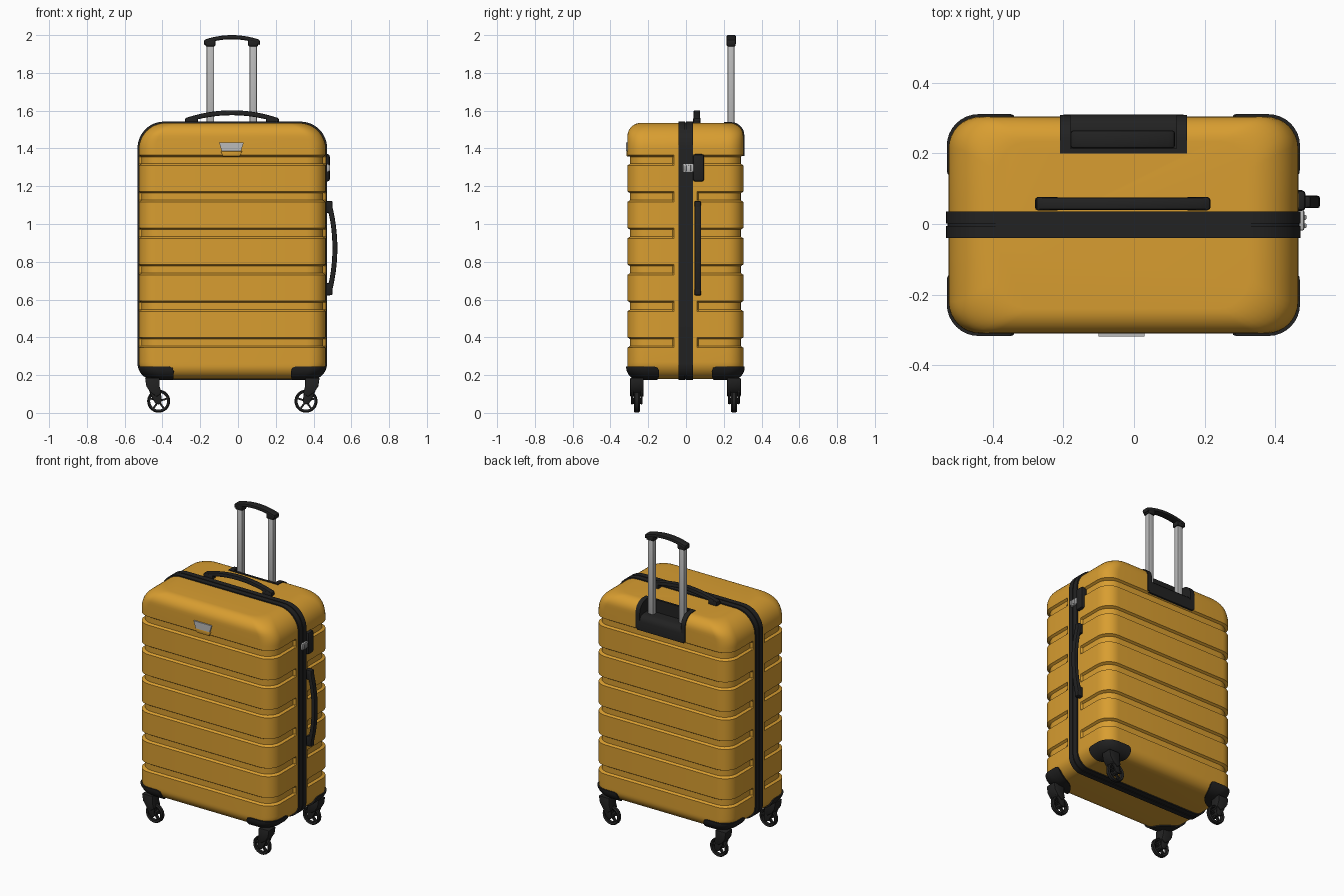
import bpy, bmesh, math
from mathutils import Vector, Matrix

old = bpy.data.objects.get("Cube")
if old:
    bpy.data.objects.remove(old)


def material(name, rgb, rough, metal=0.0):
    m = bpy.data.materials.new(name)
    m.use_nodes = True
    m.diffuse_color = (*rgb, 1)
    node = m.node_tree.nodes["Principled BSDF"]
    node.inputs["Base Color"].default_value = (*rgb, 1)
    node.inputs["Roughness"].default_value = rough
    return m


AMBER = material("amber shell", (0.69, 0.34, 0.03), 0.45)
BLACK = material("black plastic", (0.016, 0.016, 0.016), 0.5)
METAL = material("light metal", (0.5, 0.5, 0.5), 0.35)

# Case dimensions: centre, half sizes, height range and edge radii
CX, CY, HX, HY = -0.03, -0.003, 0.495, 0.307
Z0, Z1 = 0.18, 1.535
MID = (Z0 + Z1) / 2
RX, RY, RB = 0.14, 0.07, 0.09
GROOVES = [(0.345 + 0.193 * i, 0.4 + 0.193 * i) for i in range(6)]


def finish(bm, name, mat, bevel=0.0, smooth=True):
    bmesh.ops.recalc_face_normals(bm, faces=bm.faces)
    if bevel:
        sharp = [e for e in bm.edges if e.calc_face_angle(0) > 0.6]
        bmesh.ops.bevel(bm, geom=sharp, offset=bevel, segments=2, profile=0.5,
                        affect='EDGES', clamp_overlap=True)
    me = bpy.data.meshes.new(name)
    bm.to_mesh(me)
    bm.free()
    me.materials.append(mat)
    ob = bpy.data.objects.new(name, me)
    bpy.context.collection.objects.link(ob)
    if smooth:
        shade(ob)
    return ob


def activate(ob):
    bpy.ops.object.select_all(action='DESELECT')
    ob.select_set(True)
    bpy.context.view_layer.objects.active = ob


def shade(ob):
    activate(ob)
    bpy.ops.object.shade_smooth_by_angle(angle=math.radians(32))


def boolean(ob, cutter, operation):
    activate(ob)
    mod = ob.modifiers.new("cut", 'BOOLEAN')
    mod.object, mod.operation, mod.solver = cutter, operation, 'EXACT'
    bpy.ops.object.modifier_apply(modifier=mod.name)
    bpy.data.objects.remove(cutter)
    shade(ob)


def add_prism(bm, pts, axis, a, b):
    """Extrude a 2D profile along an axis from a to b."""
    def place(p, t):
        c = list(p)
        c.insert("xyz".index(axis), t)
        return bm.verts.new(c)
    lo, hi = [place(p, a) for p in pts], [place(p, b) for p in pts]
    bm.faces.new(lo)
    bm.faces.new(hi[::-1])
    for i in range(len(pts)):
        j = (i + 1) % len(pts)
        bm.faces.new((lo[i], hi[i], hi[j], lo[j]))


def prism(name, pts, axis, a, b, mat, bevel=0.0):
    bm = bmesh.new()
    add_prism(bm, pts, axis, a, b)
    return finish(bm, name, mat, bevel)


def box(name, x, y, z, mat, bevel=0.0):
    pts = [(x[0], y[0]), (x[1], y[0]), (x[1], y[1]), (x[0], y[1])]
    return prism(name, pts, 'z', z[0], z[1], mat, bevel)


# Edge rounding of the case as a function of height
def inset(z, top_r, bottom_r):
    r, t = (top_r, top_r - (Z1 - z)) if z > MID else (bottom_r, bottom_r - (z - Z0))
    return r - math.sqrt(max(r * r - t * t, 0)) if t > 0 else 0.0


STEPS = [1 - math.sin(math.pi / 2 * i / 12) for i in range(13)]
LOW = [Z0 + RB * s for s in reversed(STEPS)]
HIGH = [Z1 - RX * s for s in STEPS]


def shell(name, grow, grooves, mat):
    levels = [(z, 0) for z in LOW + HIGH]
    for lo, hi in grooves:
        levels += [(lo, 0), (lo + 0.009, 0.014), (hi - 0.009, 0.014), (hi, 0)]
    bm = bmesh.new()
    rings = []
    for z, g in sorted(levels):
        hx = HX + grow - inset(z, RX, RB)
        hy = HY + grow - inset(z, RY, RY)
        r = 0.09
        quad = [(hx, 0.06), (hx - g, 0.068)]
        for i in range(9):
            a = math.pi / 2 * i / 8
            quad.append((hx - g - r + r * math.cos(a), hy - g - r + r * math.sin(a)))
        half = quad + [(-x, y) for x, y in reversed(quad)]
        full = half + [(-x, -y) for x, y in half]
        zz = z + grow * (z - MID) / (Z1 - MID)
        rings.append([bm.verts.new((CX + x, CY + y, zz)) for x, y in full])
    for a, b in zip(rings, rings[1:]):
        for i in range(len(a)):
            j = (i + 1) % len(a)
            bm.faces.new((a[i], a[j], b[j], b[i]))
    bm.faces.new(rings[0])
    bm.faces.new(rings[-1])
    return finish(bm, name, mat)


# Ribbed case with a notch for the telescopic handle
case = shell("case", 0, GROOVES, AMBER)
boolean(case, box("notch_cutter", (-0.21, 0.15), (0.2, 0.4), (1.37, 1.7), AMBER), 'DIFFERENCE')


# Zip band around the middle of the case
def outline(grow):
    right = [(HX + grow - inset(z, RX, RB), z + grow * (z - MID) / (Z1 - MID)) for z in LOW + HIGH]
    return [(CX + x, z) for x, z in right] + [(CX - x, z) for x, z in reversed(right)]


prism("zip_tape", outline(0.003), 'y', -0.03, 0.025, BLACK)
prism("front_band", outline(0.007), 'y', -0.04, -0.005, BLACK)
prism("back_band", outline(0.007), 'y', 0.001, 0.036, BLACK)

# Notch lining
wall = [(0.2, 1.37)] + [(CY + HY + 0.005 - inset(z, RY, RY), z + 0.004) for z in [1.366] + HIGH] + [(0.2, Z1 + 0.004)]
for name, x in (("right", -0.21), ("left", 0.12)):
    prism(name + "_notch_wall", wall, 'x', x, x + 0.03, BLACK)
box("front_notch_wall", (-0.2, 0.14), (0.2, 0.214), (1.37, Z1 + 0.004), BLACK)
prism("notch_floor", [(0.2, 1.36), (0.31, 1.36), (0.31, 1.42), (0.303, 1.44), (0.29, 1.452), (0.27, 1.457), (0.2, 1.457)],
      'x', -0.2, 0.14, BLACK)


# Telescopic handle
def arch(half, base, rise, thick, end_thick, n=16):
    """Bowed strip profile: position along, height."""
    top, bottom = [], []
    for i in range(n + 1):
        t = 2 * i / n - 1
        h = base + rise * (1 - t * t)
        top.append((half * t, h))
        bottom.append((half * t, h - (thick + (end_thick - thick) * abs(t) ** 6)))
    return top + bottom[::-1]


for side, x in (("right", -0.146), ("left", 0.08)):
    box(side + "_pole", (x - 0.02, x + 0.02), (0.22, 0.256), (1.45, 1.96), METAL, 0.008)
    box(side + "_pole_cap", (x - 0.026, x + 0.026), (0.215, 0.262), (1.94, 1.975), BLACK, 0.006)
prism("pull_grip", [(x - 0.032, z) for x, z in arch(0.148, 1.975, 0.025, 0.022, 0.03)],
      'y', 0.214, 0.265, BLACK, 0.008)

# Carry handles on the top and the left side
prism("top_handle", [(x - 0.032, z) for x, z in arch(0.248, 1.56, 0.042, 0.026, 0.022)],
      'y', 0.04, 0.075, BLACK, 0.006)
prism("side_handle", [(x, z + 0.872) for z, x in arch(0.25, 0.492, 0.034, 0.026, 0.035)],
      'y', 0.045, 0.08, BLACK, 0.006)
for i, z in enumerate((0.655, 1.09)):
    box(f"side_handle_mount_{i + 1}", (0.45, 0.5), (0.046, 0.079), (z - 0.032, z + 0.032), BLACK, 0.006)
for i, x in enumerate((-0.245, 0.18)):
    box(f"top_handle_mount_{i + 1}", (x - 0.032, x + 0.032), (0.038, 0.077), (1.52, 1.563), BLACK, 0.006)

# Lock
box("lock_body", (0.44, 0.486), (0.037, 0.096), (1.225, 1.37), BLACK, 0.012)
box("lock_plate", (0.46, 0.482), (-0.018, 0.04), (1.275, 1.318), METAL, 0.005)
for i in range(2):
    box(f"lock_puller_{i + 1}", (0.47, 0.488), (-0.012 + 0.024 * i, 0.002 + 0.024 * i), (1.28, 1.312), METAL, 0.003)

# Front badge
prism("badge_plate", [(-0.1, 1.432), (-0.086, 1.386), (0.016, 1.386), (0.03, 1.432)], 'y', -0.318, -0.29, METAL)
prism("badge_tab", [(-0.092, 1.386), (-0.08, 1.358), (0.01, 1.358), (0.022, 1.386)], 'y', -0.316, -0.29, AMBER, 0.004)

# Corner guards: slightly inflated case trimmed by rounded discs
CORNERS = [(sx, sy) for sx in (-1, 1) for sy in (-1, 1)]
bm = bmesh.new()
for sx, sy in CORNERS:
    disc = [(CX + sx * HX + 0.185 * math.cos(a), CY + sy * HY + 0.168 * math.sin(a))
            for a in (math.tau * i / 40 for i in range(40))]
    add_prism(bm, disc, 'z', 0.1, 0.246)
discs = finish(bm, "guard_cutter", BLACK, 0.025)
boolean(shell("corner_guards", 0.007, [], BLACK), discs, 'INTERSECT')

# Casters
FORK = [(0.385, 0.185), (0.462, 0.185), (0.455, 0.14), (0.435, 0.11), (0.4, 0.085), (0.375, 0.105), (0.385, 0.14)]
CHEEK = [(0.385, 0.14), (0.445, 0.13), (0.43, 0.09), (0.408, 0.05), (0.388, 0.044), (0.374, 0.058), (0.376, 0.09)]
TYRE = [(0.045, -0.011), (0.055, -0.016), (0.061, -0.009), (0.061, 0.009), (0.055, 0.016), (0.045, 0.011)]
WX, WZ, WY = 0.39, 0.062, 0.257


def caster(name, sx, sy):
    y = CY + sy * WY

    def mirrored(pts):
        return [(CX + sx * px, pz) for px, pz in pts]
    # Fork with a neck and two cheeks
    bm = bmesh.new()
    add_prism(bm, mirrored(FORK), 'y', y - 0.036, y + 0.036)
    for s in (-1, 1):
        add_prism(bm, mirrored(CHEEK), 'y', y + s * 0.019, y + s * 0.031)
    finish(bm, name + "_fork", BLACK, 0.005)
    # Spoked wheel
    bm = bmesh.new()
    n = 32
    rows = []
    for i in range(n):
        a = math.tau * i / n
        rows.append([bm.verts.new((r * math.cos(a), w, r * math.sin(a))) for r, w in TYRE])
    for i in range(n):
        p, q = rows[i], rows[(i + 1) % n]
        for k in range(len(TYRE)):
            m = (k + 1) % len(TYRE)
            bm.faces.new((p[k], p[m], q[m], q[k]))
    hub = [(0.016 * math.cos(math.tau * i / 16), 0.016 * math.sin(math.tau * i / 16)) for i in range(16)]
    add_prism(bm, hub, 'y', -0.03, 0.03)
    for i in range(5):
        turn = Matrix.Rotation(math.tau * i / 5 + 0.3, 2)
        bar = [turn @ Vector(p) for p in ((0.01, -0.005), (0.047, -0.005), (0.047, 0.005), (0.01, 0.005))]
        add_prism(bm, bar, 'y', -0.009, 0.009)
    bmesh.ops.translate(bm, verts=bm.verts, vec=(CX + sx * WX, y, WZ))
    finish(bm, name + "_wheel", BLACK)


for sx, sy in CORNERS:
    caster(("front" if sy < 0 else "back") + ("_left" if sx > 0 else "_right"), sx, sy)
